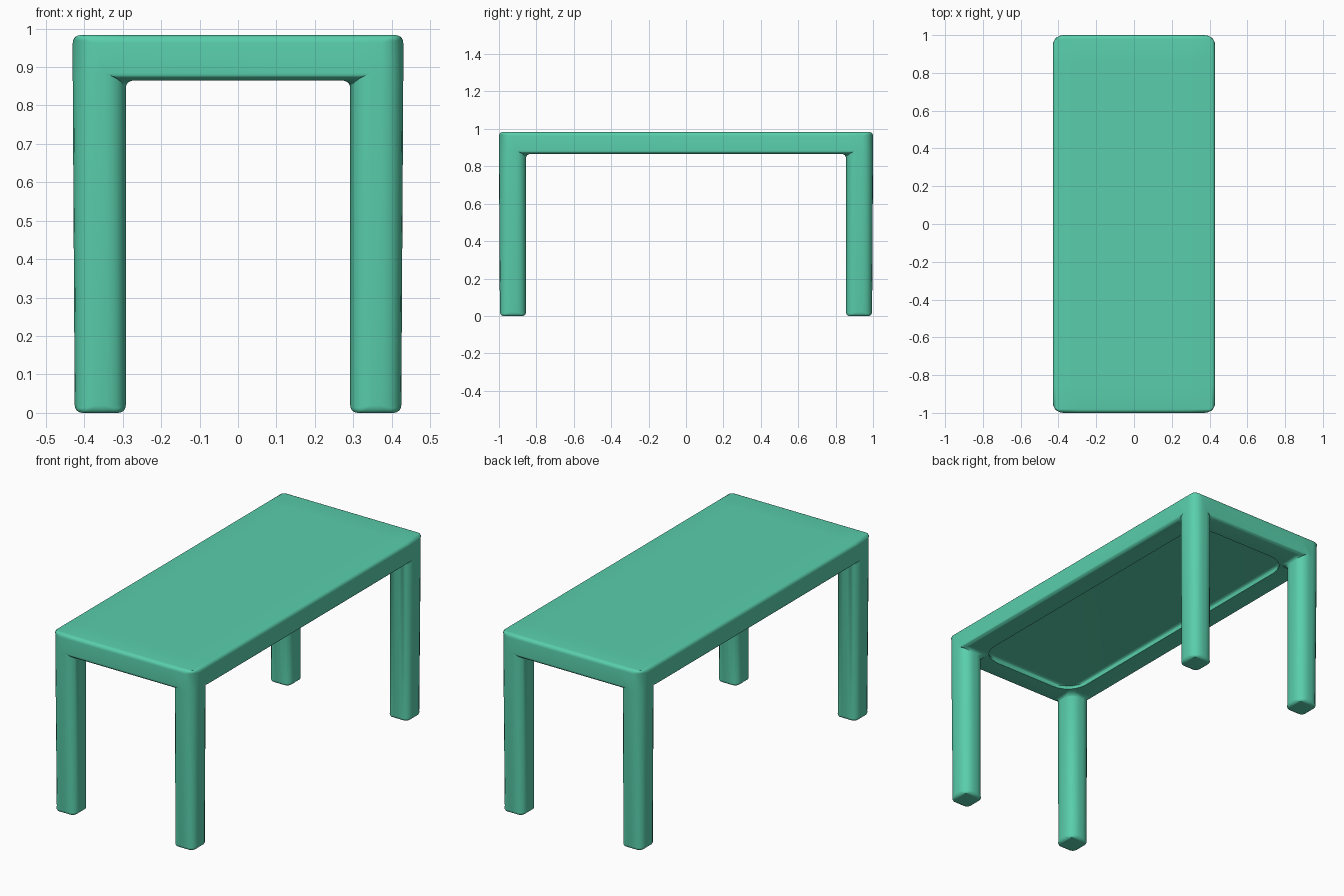
import bpy, bmesh

if "Cube" in bpy.data.objects:
    bpy.data.objects.remove(bpy.data.objects["Cube"])

HX, HY = 0.43, 1.0          # half sizes of the top
LX, LY = 0.292, 0.855       # inner leg lines
Z0, Z1 = 0.865, 0.983       # underside and top heights


def new_object(name, bm):
    me = bpy.data.meshes.new(name)
    bm.normal_update()
    bm.to_mesh(me)
    bm.free()
    ob = bpy.data.objects.new(name, me)
    bpy.context.collection.objects.link(ob)
    return ob


def round_edges(ob, upright, level, segments=5):
    """Bevel with separate radii for upright and level edges."""
    me = ob.data
    big = max(upright, level)
    w = me.attributes.new("bevel_weight_edge", 'FLOAT', 'EDGE')
    bm = bmesh.new()
    bm.from_mesh(me)
    bm.normal_update()
    bm.edges.ensure_lookup_table()
    weights = []
    for e in bm.edges:
        d = e.verts[0].co - e.verts[1].co
        flat = abs(e.calc_face_angle(0)) < 0.3
        weights.append(0 if flat else (upright if abs(d.z) > 0.8 * d.length else level) / big)
    bm.free()
    for i, v in enumerate(weights):
        w.data[i].value = v
    mod = ob.modifiers.new("rounding", 'BEVEL')
    mod.limit_method = 'WEIGHT'
    mod.width = big
    mod.segments = segments


# Table: slab as a 3 x 3 grid, with the corner cells drawn down into legs
bm = bmesh.new()
xs, ys = (-HX, -LX, LX, HX), (-HY, -LY, LY, HY)
grid = [[bm.verts.new((x, y, Z0)) for y in ys] for x in xs]
for i in range(3):
    for j in range(3):
        bm.faces.new((grid[i][j], grid[i][j + 1], grid[i + 1][j + 1], grid[i + 1][j]))
corners = [f for f in bm.faces
           if abs(f.calc_center_median().x) > LX and abs(f.calc_center_median().y) > LY]
under = list(bm.faces)
top = bmesh.ops.extrude_face_region(bm, geom=under, use_keep_orig=True)
for v in top["geom"]:
    if isinstance(v, bmesh.types.BMVert):
        v.co.z = Z1
for f in corners:
    leg = bmesh.ops.extrude_discrete_faces(bm, faces=[f])["faces"][0]
    for v in leg.verts:
        v.co.z = 0.0
        # slight taper on the outer sides
        if abs(v.co.x) > 0.4:
            v.co.x *= 0.988
        if abs(v.co.y) > 0.95:
            v.co.y *= 0.995
bmesh.ops.recalc_face_normals(bm, faces=bm.faces)
table = new_object("table", bm)
round_edges(table, 0.056, 0.02)

# Shallow rounded recess in the underside
bm = bmesh.new()
bmesh.ops.create_cube(bm, size=1)
for v in bm.verts:
    v.co.x *= 2 * (HX - 0.12)
    v.co.y *= 2 * (HY - 0.12)
    v.co.z = Z0 + (0.027 if v.co.z > 0 else -0.2)
cutter = new_object("recess_cutter", bm)
round_edges(cutter, 0.12, 0.022, 6)
cutter.hide_render = True
cutter.hide_set(True)
cut = table.modifiers.new("recess", 'BOOLEAN')
cut.operation = 'DIFFERENCE'
cut.solver = 'EXACT'
cut.object = cutter

# Trim the cutter so it does not reach the legs below the underside
for v in cutter.data.vertices:
    if v.co.z < Z0:
        v.co.z = Z0 - 0.05

mat = bpy.data.materials.new("mint")
mat.diffuse_color = (0.10, 0.62, 0.41, 1)
mat.use_nodes = True
mat.node_tree.nodes["Principled BSDF"].inputs["Base Color"].default_value = mat.diffuse_color
table.data.materials.append(mat)

bpy.ops.object.select_all(action='DESELECT')
table.select_set(True)
bpy.context.view_layer.objects.active = table
bpy.ops.object.modifier_apply(modifier="rounding")
bpy.ops.object.modifier_apply(modifier="recess")
bpy.ops.object.shade_smooth_by_angle(angle=0.8)
bpy.data.objects.remove(cutter)
